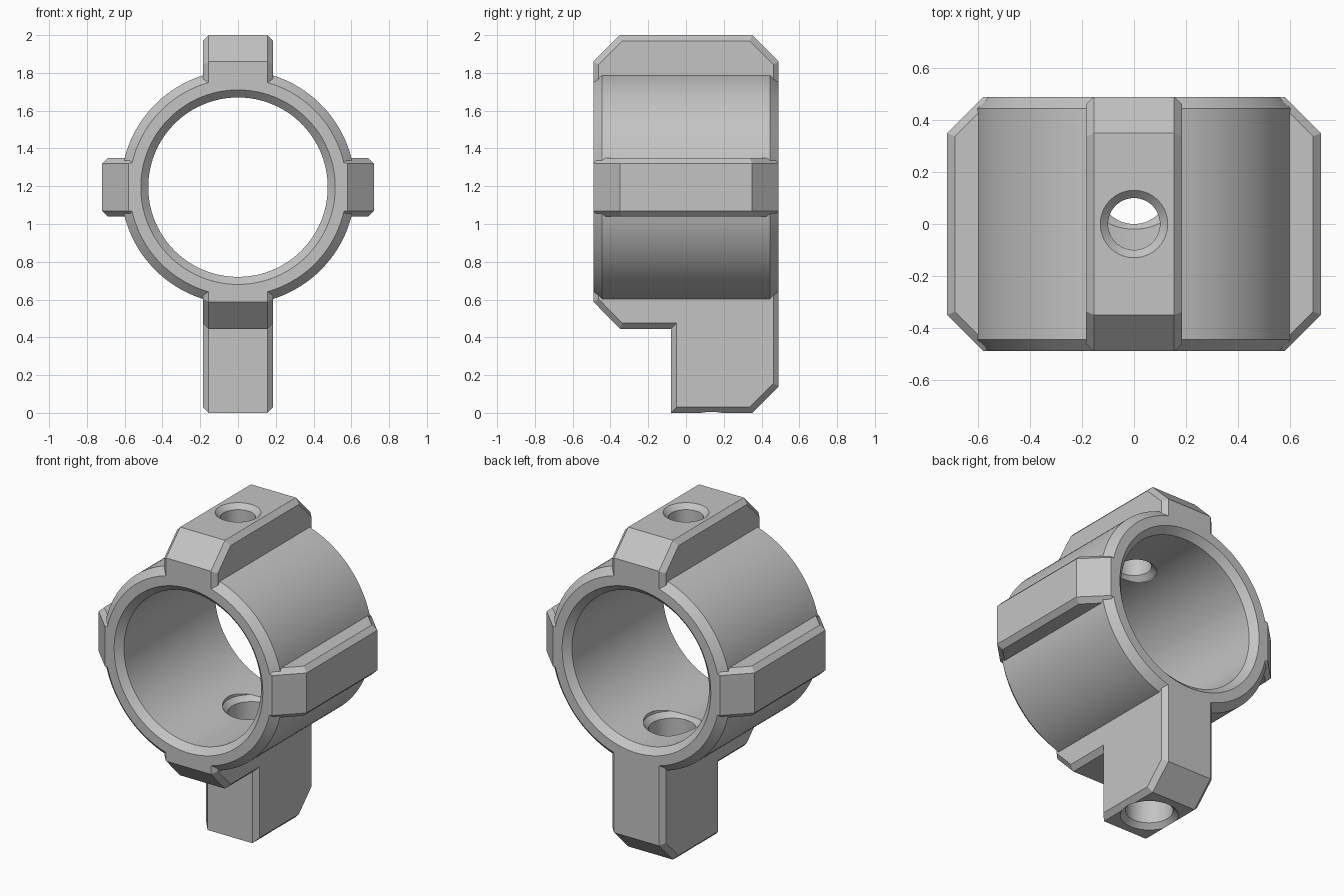
import bpy, bmesh, math
from mathutils import Matrix

cube = bpy.data.objects.get("Cube")
if cube:
    bpy.data.objects.remove(cube, do_unlink=True)

AXIS_Z = 1.195      # height of the ring centre
HALF = 0.49         # half depth of the finished part
LUG_Y = 0.492       # lugs and ring start a little deeper and are trimmed flush
CHAMFER = 0.03
CENTRE = Matrix.Translation((0, 0, AXIS_Z))

grey = bpy.data.materials.new("plain grey")
grey.use_nodes = True
colour = (0.55, 0.55, 0.55, 1)
grey.diffuse_color = colour
grey.node_tree.nodes["Principled BSDF"].inputs["Base Color"].default_value = colour


def make_object(name, bm, matrix):
    bmesh.ops.transform(bm, matrix=matrix, verts=bm.verts)
    bmesh.ops.recalc_face_normals(bm, faces=bm.faces)
    mesh = bpy.data.meshes.new(name)
    bm.to_mesh(mesh)
    bm.free()
    mesh.materials.append(grey)
    obj = bpy.data.objects.new(name, mesh)
    bpy.context.collection.objects.link(obj)
    return obj


def loft(bm, loops):
    """Closed solid through matching vertex loops."""
    count = len(loops[0])
    for low, high in zip(loops, loops[1:]):
        for i in range(count):
            j = (i + 1) % count
            bm.faces.new((low[i], low[j], high[j], high[i]))
    bm.faces.new(loops[0])
    bm.faces.new(loops[-1])
    bmesh.ops.recalc_face_normals(bm, faces=bm.faces)


def turned(name, profile, matrix, sides):
    """Solid of revolution from (radius, height) points."""
    bm = bmesh.new()
    angles = [2 * math.pi * (i + 0.5) / sides for i in range(sides)]
    loft(bm, [[bm.verts.new((r * math.cos(a), r * math.sin(a), h)) for a in angles]
              for r, h in profile])
    return make_object(name, bm, matrix)


def lug(name, profile, half_width, angle):
    """Extruded (y, radial) profile with chamfered outlines, turned about the ring."""
    bm = bmesh.new()
    loft(bm, [[bm.verts.new((x, y, r)) for y, r in profile]
              for x in (-half_width, half_width)])
    outline = [e for e in bm.edges if abs(e.verts[0].co.x - e.verts[1].co.x) < 1e-5]
    bmesh.ops.bevel(bm, geom=outline, offset=CHAMFER, segments=1, affect="EDGES")
    return make_object(name, bm, CENTRE @ Matrix.Rotation(angle, 4, "Y"))


def combine(target, other, operation):
    mod = target.modifiers.new(operation.lower(), "BOOLEAN")
    mod.operation = operation
    mod.solver = "EXACT"
    mod.object = other
    other.hide_render = True
    bpy.context.view_layer.objects.active = target
    bpy.ops.object.modifier_apply(modifier=mod.name)
    bpy.data.objects.remove(other, do_unlink=True)


# ring body
along_y = CENTRE @ Matrix.Rotation(math.pi / 2, 4, "X")
body = turned("clamp_ring", [(0.571, -0.494), (0.62, -0.445), (0.62, 0.445), (0.571, 0.494)],
              along_y, 128)


# top and side lugs
def lug_profile(top):
    shoulder = top - LUG_Y + 0.35
    return [(-LUG_Y, 0.34), (-LUG_Y, shoulder), (-0.35, top),
            (0.35, top), (LUG_Y, shoulder), (LUG_Y, 0.34)]


parts = [lug("top_lug", lug_profile(0.805), 0.185, 0),
         lug("left_lug", lug_profile(0.72), 0.155, math.pi / 2),
         lug("right_lug", lug_profile(0.72), 0.155, -math.pi / 2)]

# lower lug with the rear leg
leg_profile = [(-LUG_Y, 0.34), (-LUG_Y, 0.605), (-0.35, 0.75), (-0.08, 0.75),
               (-0.08, AXIS_Z), (0.35, AXIS_Z), (LUG_Y, 1.053), (LUG_Y, 0.34)]
parts.append(lug("leg", leg_profile, 0.185, math.pi))
for part in parts:
    combine(body, part, "UNION")

# trim the front and back flush
bm = bmesh.new()
bmesh.ops.create_cube(bm, size=2)
trim = make_object("trim_block", bm, CENTRE @ Matrix.Diagonal((2, HALF, 2, 1)))
combine(body, trim, "INTERSECT")

# bore with chamfered mouths
bore = turned("bore_cutter", [(0.525, -0.5), (0.475, -0.45), (0.475, 0.45), (0.525, 0.5)],
              along_y, 128)
combine(body, bore, "DIFFERENCE")

# countersunk screw holes
top_hole = turned("top_hole_cutter",
                  [(0.13, 1.4), (0.13, 1.66), (0.1, 1.69), (0.1, 1.97), (0.14, 2.01)],
                  Matrix.Identity(4), 64)
combine(body, top_hole, "DIFFERENCE")
leg_hole = turned("leg_hole_cutter",
                  [(0.175, -0.01), (0.135, 0.03), (0.135, 0.7), (0.165, 0.73), (0.165, 1.0)],
                  Matrix.Translation((0, 0.135, 0)), 64)
combine(body, leg_hole, "DIFFERENCE")

# smooth round walls, crisp chamfers
bpy.ops.object.select_all(action="DESELECT")
body.select_set(True)
bpy.context.view_layer.objects.active = body
bpy.ops.object.shade_smooth_by_angle(angle=math.radians(25))
